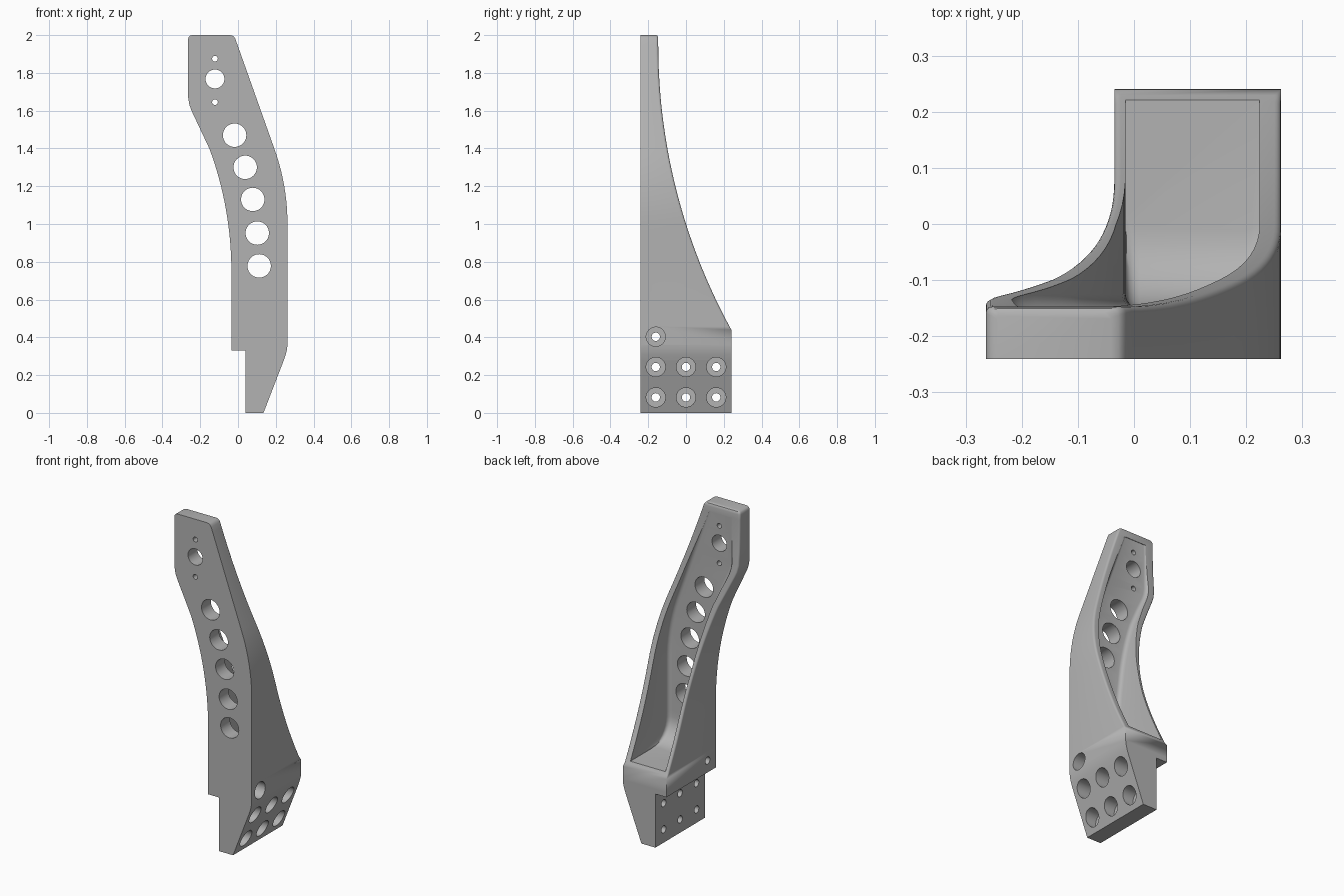
import bpy, bmesh, math
from mathutils import Matrix, Vector

if "Cube" in bpy.data.objects:
    bpy.data.objects.remove(bpy.data.objects["Cube"])

grey = bpy.data.materials.new("plain grey")
grey.use_nodes = True
COLOUR = (0.45, 0.45, 0.45, 1)
grey.diffuse_color = COLOUR
grey.node_tree.nodes["Principled BSDF"].inputs["Base Color"].default_value = COLOUR


def lerp(points, z):
    for (z0, x0), (z1, x1) in zip(points, points[1:]):
        if z <= z1:
            return x0 + (x1 - x0) * (z - z0) / (z1 - z0)
    return points[-1][1]


def sag(r, d):
    return r - math.sqrt(max(r * r - d * d, 0))


# Outline of the bracket: left edge, right edge and curved back
def left_x(z):
    if z < 1.4:
        return -0.035 - sag(1.87, max(z - 0.75, 0))
    return lerp([(1.4, -0.152), (1.6, -0.246), (1.63, -0.257), (1.67, -0.264), (2, -0.264)], z)


def right_x(z):
    if z < 0.36:
        return lerp([(0, 0.135), (0.28, 0.243), (0.31, 0.253), (0.335, 0.259), (0.36, 0.262)], z)
    if z < 1.4:
        return 0.262 - sag(1.18, max(z - 1, 0))
    return lerp([(1.4, 0.192), (2, -0.021)], z)


def back_y(z):
    return 0.241 if z < 0.44 else -0.147 + sag(3.14, min(z - 1.95, 0))


def ring(x0, x1, y0, y1, rf, rb, z):
    # Rectangle at height z with rounded front and back corners
    pts = []
    for cx, cy, r, a0 in ((x0 + rf, y0 + rf, rf, 180), (x1 - rf, y0 + rf, rf, 270),
                          (x1 - rb, y1 - rb, rb, 0), (x0 + rb, y1 - rb, rb, 90)):
        for i in range(5):
            a = math.radians(a0 + i * 22.5)
            pts.append((cx + r * math.cos(a), cy + r * math.sin(a), z))
    return pts


def finish(bm, name):
    bmesh.ops.remove_doubles(bm, verts=bm.verts, dist=1e-5)
    bmesh.ops.recalc_face_normals(bm, faces=bm.faces)
    mesh = bpy.data.meshes.new(name)
    bm.to_mesh(mesh)
    bm.free()
    mesh.materials.append(grey)
    obj = bpy.data.objects.new(name, mesh)
    bpy.context.collection.objects.link(obj)
    return obj


def loft(bm, rings):
    loops = [[bm.verts.new(p) for p in r] for r in rings]
    for a, b in zip(loops, loops[1:]):
        for i in range(len(a)):
            j = (i + 1) % len(a)
            bm.faces.new((a[i], a[j], b[j], b[i]))
    bm.faces.new(loops[0][::-1])
    bm.faces.new(loops[-1])


def round_bar(bm, start, axis, steps, n=40):
    # Stepped cylinder: steps are (distance along axis, radius)
    turn = Vector(axis).to_track_quat('Z', 'Y').to_matrix().to_4x4()
    place = Matrix.Translation(start) @ turn
    loft(bm, [[place @ Vector((r * math.cos(math.tau * i / n), r * math.sin(math.tau * i / n), d))
               for i in range(n)] for d, r in steps])


# Solid body
heights = [0, 0.28, 0.31, 0.335, 0.36, 0.44, 0.46] + [0.48 + 0.04 * i for i in range(28)]
heights += [1.6, 1.63, 1.67, 1.75, 1.83, 1.9, 1.95, 1.98, 1.99, 1.996, 2]
rings = []
for z in heights:
    inset = sag(0.02, max(z - 1.98, 0))
    rings.append(ring(left_x(z) + inset, right_x(z) - inset, -0.241, back_y(z) - inset * 0.5,
                      0, 0.012 if z > 0.45 else 0, z))
bm = bmesh.new()
loft(bm, rings)
body = finish(bm, "bracket_body")

# Pocket hollowed from the back, with a rounded lower end
FLOOR, BOTTOM, FILLET = -0.15, 0.475, 0.14
rings = []
for z in [BOTTOM + FILLET * (1 - math.cos(i * math.pi / 16)) for i in range(9)] \
        + [0.65 + 0.05 * i for i in range(19)] + [1.6, 1.63, 1.67, 1.75, 1.85, 1.95]:
    rise = sag(FILLET, max(BOTTOM + FILLET - z, 0))
    wall = lerp([(0, 0.02), (1, 0.02), (1.5, 0.044), (2, 0.044)], z)
    rings.append(ring(left_x(z) + wall, right_x(z) - 0.038, FLOOR + rise, 0.4, 0.025, 0, z))
bm = bmesh.new()
loft(bm, rings)
pocket = finish(bm, "pocket_cutter")

# Notch under the left side
bm = bmesh.new()
bmesh.ops.create_cube(bm, size=1, matrix=Matrix.Translation((-0.46, 0, -0.17))
                      @ Matrix.Diagonal((1, 1, 1, 1)))
notch = finish(bm, "notch_cutter")

# Row of lightening holes, and the top hole with its two pins
bm = bmesh.new()
for x, z, r in ((-0.122, 1.875, 0.015), (-0.122, 1.768, 0.05), (-0.122, 1.645, 0.015),
                (-0.018, 1.47, 0.062), (0.038, 1.3, 0.062), (0.078, 1.13, 0.062),
                (0.102, 0.952, 0.062), (0.112, 0.778, 0.062)):
    round_bar(bm, (x, -0.3, z), (0, 1, 0), [(0, r), (0.6, r)])
front_holes = finish(bm, "front_hole_cutter")

# Counterbored bolt holes through the foot
bm = bmesh.new()
for y, z in [(y, z) for y in (-0.16, 0, 0.16) for z in (0.082, 0.243)] + [(-0.16, 0.403)]:
    round_bar(bm, (-0.2, y, z), (1, 0, 0), [(0, 0.022), (0.3, 0.022), (0.3, 0.051), (0.6, 0.051)])
bolt_holes = finish(bm, "bolt_hole_cutter")

for cutter in (notch, pocket, front_holes, bolt_holes):
    mod = body.modifiers.new(cutter.name, 'BOOLEAN')
    mod.operation = 'DIFFERENCE'
    mod.solver = 'EXACT'
    mod.object = cutter

# Bake the cuts, then drop the cutters
bpy.context.view_layer.objects.active = body
body.select_set(True)
for mod in list(body.modifiers):
    bpy.ops.object.modifier_apply(modifier=mod.name)
for cutter in (notch, pocket, front_holes, bolt_holes):
    bpy.data.objects.remove(cutter)

for other in bpy.context.selected_objects:
    other.select_set(other == body)
bpy.ops.object.shade_smooth_by_angle(angle=math.radians(30))
